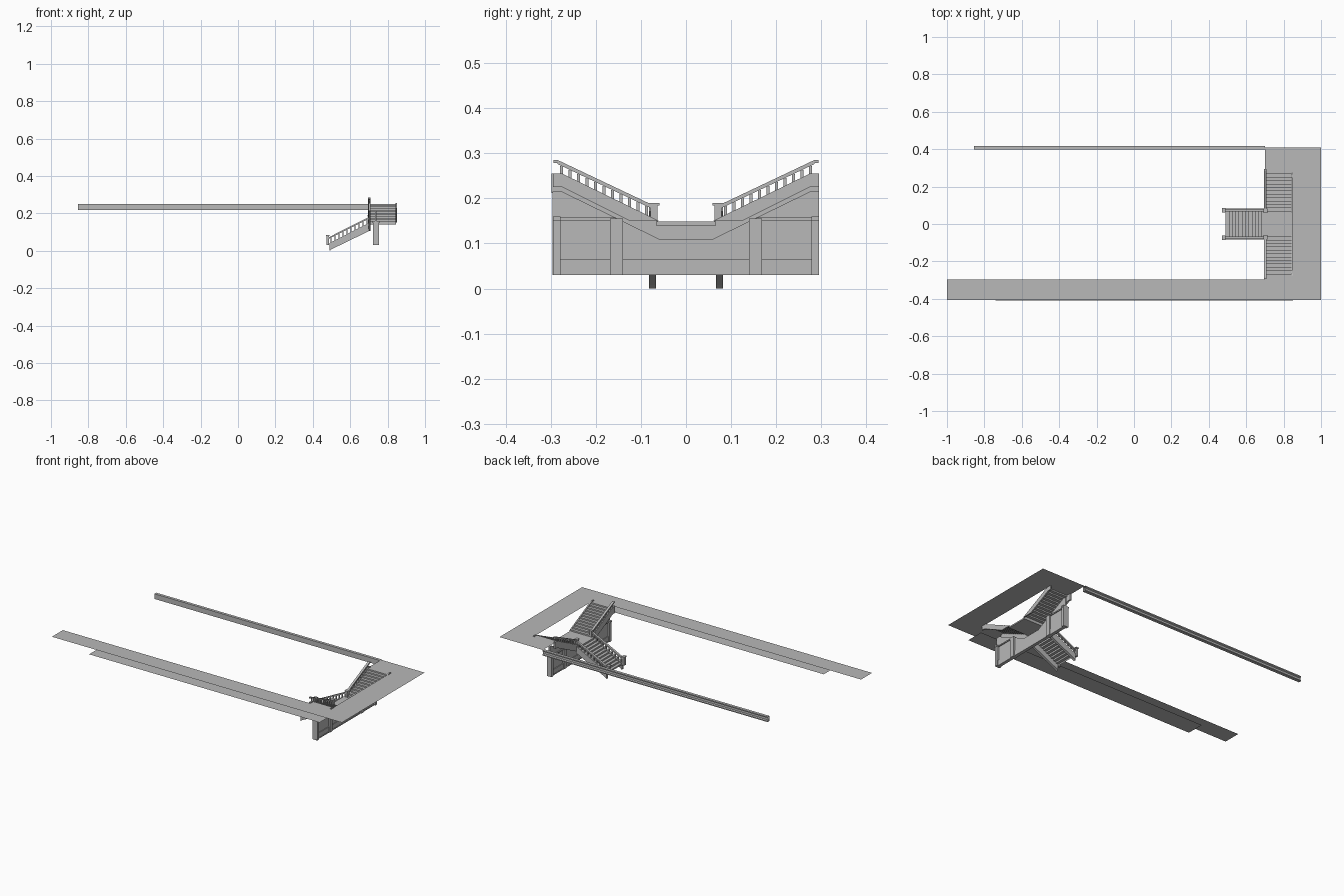
import bpy, bmesh

if "Cube" in bpy.data.objects:
    bpy.data.objects.remove(bpy.data.objects["Cube"])

grey = bpy.data.materials.new("mid_grey")
grey.diffuse_color = (.48, .48, .48, 1)
grey.use_nodes = True
grey.node_tree.nodes["Principled BSDF"].inputs["Base Color"].default_value = grey.diffuse_color

def mesh(name, verts, faces):
    me = bpy.data.meshes.new(name)
    me.from_pydata([tuple(v) for v in verts], [], faces)
    bm = bmesh.new()
    bm.from_mesh(me)
    bmesh.ops.recalc_face_normals(bm, faces=bm.faces[:])
    bm.to_mesh(me)
    bm.free()
    me.materials.append(grey)
    ob = bpy.data.objects.new(name, me)
    bpy.context.collection.objects.link(ob)
    return ob

def put(axis, t, a, b):
    return (t, a, b) if axis == 'x' else (a, t, b)

def prism(name, axis, t0, t1, pts):
    """Closed outline (a, z) extruded along the given axis."""
    n = len(pts)
    v = [put(axis, t, a, z) for t in (t0, t1) for a, z in pts]
    f = [list(range(n)), list(range(2 * n - 1, n - 1, -1))]
    f += [[i, (i + 1) % n, n + (i + 1) % n, n + i] for i in range(n)]
    return mesh(name, v, f)

def sheet(name, axis, t0, t1, pts):
    """Open outline (a, z) swept along the given axis."""
    n = len(pts)
    v = [put(axis, t, a, z) for t in (t0, t1) for a, z in pts]
    return mesh(name, v, [[i, i + 1, n + i + 1, n + i] for i in range(n - 1)])

def box(name, x0, x1, y0, y1, z0, z1):
    return prism(name, 'x', x0, x1, [(y0, z0), (y1, z0), (y1, z1), (y0, z1)])

def zigzag(a0, z0, a1, z1, n):
    pts = [(a0, z0)]
    for i in range(n):
        z = z0 + (z1 - z0) * (i + 1) / n
        pts += [(a0 + (a1 - a0) * i / n, z), (a0 + (a1 - a0) * (i + 1) / n, z)]
    return pts

def railing(name, axis, t, a0, z0, a1, z1, n, h):
    """Sloping handrail with upright balusters; z is the rail top."""
    rt = 0.009
    prism(name + "_handrail", axis, t - .007, t + .007,
          [(a0, z0 - rt), (a1, z1 - rt), (a1, z1), (a0, z0)])
    for i in range(n):
        f = (i + .5) / n
        a, z = a0 + (a1 - a0) * f, z0 + (z1 - z0) * f - rt
        prism(name + "_baluster", axis, t - .003, t + .003,
              [(a - .0035, z - h), (a + .0035, z - h), (a + .0035, z), (a - .0035, z)])

def newel(name, x, y, z0, z1):
    box(name, x - .007, x + .007, y - .008, y + .008, z0, z1 - .006)
    box(name + "_cap", x - .010, x + .010, y - .012, y + .012, z1 - .006, z1)

# gallery floor: thin sheet wrapping the front and right sides
Z = .25
mesh("gallery_floor",
     [(-1, -.405, Z), (1, -.405, Z), (1, -.297, Z), (-1, -.297, Z),
      (.7, -.297, Z), (.845, -.297, Z), (.7, -.283, Z), (.845, -.283, Z),
      (.845, .283, Z), (1, .283, Z), (.7, .283, Z), (.7, .41, Z), (1, .41, Z),
      (1, -.283, Z)],
     [(0, 1, 2, 5, 4, 3), (4, 5, 7, 6), (5, 2, 13, 7), (7, 13, 9, 8),
      (10, 8, 9, 12, 11)])

# soffit under the front gallery
mesh("gallery_soffit", [(-.74, -.41, .212), (.85, -.41, .212),
                        (.85, -.3, .212), (-.74, -.3, .212)], [(0, 1, 2, 3)])

# moulded beam along the back
sheet("back_beam", 'x', -.855, .70,
      [(.398, .25), (.416, .25), (.416, .243), (.409, .239), (.409, .228),
       (.416, .224), (.416, .218), (.398, .218), (.398, .25)])

# front chevron stringer carrying both upper flights
top = [(-.298, .255), (-.275, .255), (-.06, .148), (.06, .148), (.275, .255), (.295, .255)]
bottom = [(.295, .212), (.275, .212), (.06, .105), (-.06, .105), (-.275, .212), (-.298, .212)]
prism("upper_stringer", 'x', .697, .708, top + bottom)

# landing between the flights
box("landing", .70, .845, -.066, .066, .14, .148)

for s, side in ((-1, "front"), (1, "back")):
    # upper flight
    sheet("upper_steps_" + side, 'x', .705, .845,
          zigzag(s * .066, .148, s * .285, .25, 12))
    railing("upper_rail_" + side, 'x', .7025, s * .078, .187, s * .285, .285, 11, .03)
    box("rail_end_" + side, .6955, .7095, *sorted((s * .285, s * .294)), .278, .285)
    newel("landing_newel_" + side, .7025, s * .071, .13, .19)
    # rear sloping trim board
    prism("rear_trim_" + side, 'x', .841, .849,
          [(s * .06, .15), (s * .125, .15), (s * .275, .225), (s * .295, .225),
           (s * .295, .255), (s * .275, .255)])
    # lower flight side boards
    prism("lower_stringer_" + side, 'y', s * .067, s * .082,
          [(.49, 0), (.50, .008), (.70, .105), (.70, .148), (.49, .042)])
    railing("lower_rail_" + side, 'y', s * .0745, .487, .073, .70, .18, 10, .03)
    newel("lower_newel_" + side, .480, s * .0745, .03, .085)
    # pilasters of the supporting wall
    e0, e1 = sorted((s * .278, s * .295))
    box("end_pilaster_" + side, .721, .754, e0, e1, .03, .155)
    box("end_pilaster_cap_" + side, .717, .758, e0, e1, .15, .16)
    p0, p1 = sorted((s * .14, s * .168))
    box("inner_pilaster_" + side, .724, .751, p0, p1, .03, .155)

# lower flight
sheet("lower_steps", 'y', -.068, .068, zigzag(.49, .03, .70, .148, 12))

# supporting wall under the stairs with base and cornice
prism("support_wall", 'x', .733, .741,
      [(-.296, .03), (.295, .03), (.295, .215), (.275, .215), (.06, .11),
       (-.06, .11), (-.275, .215), (-.296, .215)])
box("wall_base", .729, .745, -.296, .295, .03, .065)
box("wall_plinth", .727, .747, -.296, .295, .03, .036)
for a, b in ((-.296, -.155), (.155, .295)):
    box("wall_cornice", .727, .747, a, b, .150, .157)
